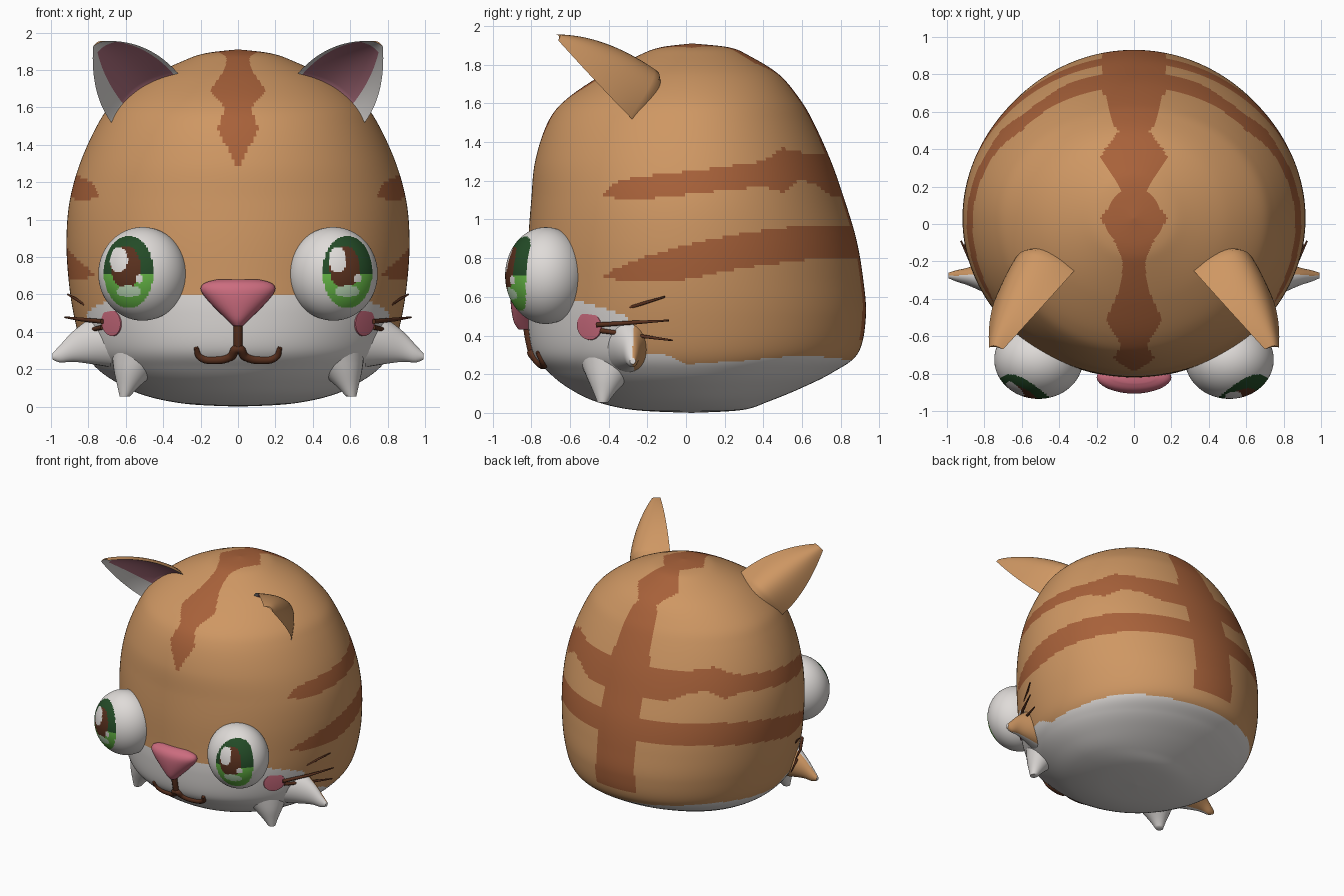
import bpy, bmesh
from math import sin, cos, pi, sqrt, atan2
from mathutils import Vector

if "Cube" in bpy.data.objects:
    bpy.data.objects.remove(bpy.data.objects["Cube"])

# Palette
COLOURS = {
    "fur": (.62, .31, .125), "stripe": (.39, .12, .042), "white": (.74, .71, .69),
    "pink": (.6, .15, .21), "ear_pink": (.42, .16, .21), "dark_green": (.017, .07, .02),
    "green": (.13, .47, .06), "brown": (.1, .03, .013), "pale_green": (.5, .7, .47)}
MATS, INDEX = [], {}
for name, rgb in COLOURS.items():
    m = bpy.data.materials.new(name)
    m.use_nodes = True
    m.diffuse_color = (*rgb, 1)
    m.node_tree.nodes["Principled BSDF"].inputs["Base Color"].default_value = (*rgb, 1)
    INDEX[name] = len(MATS)
    MATS.append(m)


def table(rows, key):
    """Linear lookup of the columns after the first."""
    if key <= rows[0][0]:
        return rows[0][1:]
    for a, b in zip(rows, rows[1:]):
        if key <= b[0]:
            f = (key - a[0]) / (b[0] - a[0])
            return [p + (q - p) * f for p, q in zip(a[1:], b[1:])]
    return rows[-1][1:]


def spline(rows, steps):
    """Smooth the rows with a Catmull-Rom curve."""
    out, last = [], len(rows) - 1
    for k in range(steps + 1):
        t = k / steps * last
        i = min(int(t), last - 1)
        f = t - i
        p = [rows[max(0, min(last, i + d))] for d in (-1, 0, 1, 2)]
        out.append([b + f / 2 * (c - a + f * (2*a - 5*b + 4*c - d + f * (3*b - a - 3*c + d)))
                    for a, b, c, d in zip(*p)])
    return out


def finish(bm, name, angle=60):
    bmesh.ops.remove_doubles(bm, verts=bm.verts[:], dist=1e-5)
    bmesh.ops.recalc_face_normals(bm, faces=bm.faces[:])
    me = bpy.data.meshes.new(name)
    bm.to_mesh(me)
    bm.free()
    for m in MATS:
        me.materials.append(m)
    ob = bpy.data.objects.new(name, me)
    bpy.context.collection.objects.link(ob)
    bpy.ops.object.select_all(action='DESELECT')
    ob.select_set(True)
    bpy.context.view_layer.objects.active = ob
    bpy.ops.object.shade_smooth_by_angle(angle=angle * pi / 180)
    return ob


def loft(name, rings, rule, angle=60):
    """Skin closed rings; rule(centre, row, column) names each face's colour."""
    bm = bmesh.new()
    vs = [[bm.verts.new(p) for p in r] for r in rings]
    n = len(vs[0])
    for i in range(len(vs) - 1):
        for j in range(n):
            k = (j + 1) % n
            f = bm.faces.new((vs[i][j], vs[i][k], vs[i + 1][k], vs[i + 1][j]))
            f.material_index = INDEX[rule(f.calc_center_median(), i, j)]
    for r, i in ((vs[0], 0), (vs[-1], len(vs) - 1)):
        if (r[0].co - r[n // 2].co).length > 1e-4:
            f = bm.faces.new(r)
            f.material_index = INDEX[rule(f.calc_center_median(), i, 0)]
    return finish(bm, name, angle)


def ellipse(c, u, v, n=32):
    return [Vector(c) + Vector(u) * cos(2*pi*j/n) + Vector(v) * sin(2*pi*j/n) for j in range(n)]


# Head: height, half width, front depth, back depth
CY = .03
HEAD = [(0, 0, 0, 0), (.015, .28, .3, .26), (.06, .5, .5, .4), (.13, .65, .64, .57),
        (.21, .76, .74, .73), (.31, .83, .82, .86), (.5, .88, .85, .9), (.7, .908, .85, .885),
        (.9, .917, .845, .85), (1.1, .9, .83, .79), (1.3, .845, .81, .72), (1.5, .755, .745, .63),
        (1.62, .67, .65, .56), (1.75, .5, .46, .45), (1.85, .29, .27, .29),
        (1.89, .17, .16, .19), (1.91, 0, 0, 0)]
# White underside edge by y; crown stripe half width by angle; side stripe edges by y
BELLY = [(-.9, .6), (-.52, .57), (-.3, .5), (-.25, .3), (-.1, .3), (0, .25), (.3, .27), (.6, .3), (.9, .27)]
CROWN = [(-1.14, 0), (-.88, .11), (-.75, .065), (-.58, .15), (-.35, .07), (-.2, .06), (-.1, .1),
         (.03, .18), (.18, .07), (.38, .18), (.54, .08), (.61, .12), (.95, .16), (1.2, .175)]
UPPER = [(-.43, 1.13, 1.13), (-.37, 1.11, 1.19), (-.25, 1.1, 1.22), (.1, 1.14, 1.26), (.4, 1.17, 1.3),
         (.5, 1.14, 1.37), (.58, 1.2, 1.35), (.66, 1.19, 1.34), (.75, 1.12, 1.33)]
LOWER = [(-.43, .7, .7), (-.38, .69, .74), (-.2, .68, .81), (0, .69, .87), (.3, .75, .93),
         (.6, .79, .97), (.9, .8, .97)]


def head_colour(c, i, j):
    if c.z < table(BELLY, c.y)[0]:
        return "white"
    if c.z > .38 and abs(c.x) < table(CROWN, atan2(c.y, c.z - .9))[0]:
        return "stripe"
    for band in (UPPER, LOWER):
        low, high = table(band, c.y)
        if low < c.z < high:
            return "stripe"
    return "fur"


N = 300
rings = [[(rx * cos(a), CY + (back if sin(a) > 0 else front) * sin(a), z)
          for a in (2 * pi * j / N for j in range(N))]
         for z, rx, front, back in spline(HEAD, 190)]
loft("head", rings, head_colour)


def face_y(x, z):
    rx, front, _ = table(HEAD, z)
    return CY - front * sqrt(max(0, 1 - (x / rx) ** 2))


# Nose: height, half width, depth
NOSE = [(.43, .025, .045), (.47, .065, .07), (.55, .145, .085), (.62, .198, .085), (.66, .18, .065), (.68, .11, .03)]
loft("nose", [ellipse((0, -.82, z), (w, 0, 0), (0, d, 0)) for z, w, d in spline(NOSE, 20)],
     lambda c, i, j: "pink")


def tube(name, points, radius, taper, kind='BEZIER'):
    cu = bpy.data.curves.new(name, 'CURVE')
    cu.dimensions = '3D'
    cu.bevel_depth = radius
    cu.bevel_resolution = 3
    cu.use_fill_caps = True
    sp = cu.splines.new(kind)
    pts = sp.bezier_points if kind == 'BEZIER' else sp.points
    pts.add(len(points) - 1)
    for p, co, r in zip(pts, points, taper):
        p.co = co if kind == 'BEZIER' else (*co, 1)
        p.radius = r
        if kind == 'BEZIER':
            p.handle_left_type = p.handle_right_type = 'AUTO'
    cu.materials.append(MATS[INDEX["brown"]])
    bpy.context.collection.objects.link(bpy.data.objects.new(name, cu))


# Mouth
SMILE = [(-.225, .315), (-.2, .265), (-.12, .25), (-.04, .268), (0, .31)]
SMILE += [(-x, z) for x, z in SMILE[-2::-1]]
tube("mouth", [(x, face_y(x, z) - .008, z) for x, z in SMILE], .024, (.5, .9, 1, 1, 1, 1, 1, .9, .5))
tube("mouth_stem", [(0, face_y(0, z) - .008, z) for z in (.45, .38, .3)], .024, (1, 1, 1))


def inside(c, x, z, rx, rz):
    return ((c.x - x) / rx) ** 2 + ((c.z - z) / rz) ** 2 < 1


def eye_colour(c, s):
    if c.y > -.725 or not inside(c, s * .585, .72, .133, .192):
        return "white"
    x = s * .585
    if inside(c, x - .052, .785, .047, .068) or inside(c, x + .055, .685, .019, .023):
        return "white"
    if inside(c, x, .617, .068, .03):
        return "pale_green"
    if inside(c, x - .015, .745, .08, .115):
        return "brown"
    return "dark_green" if c.z > .71 else "green"


# Ear rim curves: base, control, tip
def bezier(a, b, c, t):
    return a * (1 - t) ** 2 + b * 2 * t * (1 - t) + c * t * t


EAR_IN = [Vector(p) for p in ((.31, -.24, 1.77), (.47, -.42, 1.96), (.7, -.67, 1.955))]
EAR_OUT = [Vector(p) for p in ((.67, -.27, 1.51), (.79, -.42, 1.66), (.775, -.66, 1.925))]
EAR_BACK = Vector((.44, .69, .57))
ROOT = Vector((.1, 0, 1.2))
COLS = 20


def ear_ring(s, depth, pull, side):
    p, q = bezier(*EAR_IN, s), bezier(*EAR_OUT, s)
    arc = [(t / COLS, 1) for t in range(COLS + 1)] + [(t / COLS, .55) for t in range(COLS - 1, 0, -1)]
    pts = [(p.lerp(q, t) + EAR_BACK * depth * k * sin(pi * t)).lerp(ROOT, pull) for t, k in arc]
    return [Vector((v.x * side, v.y, v.z)) for v in pts]


def ear_colour(c, i, j):
    if j < COLS or i == 0:
        return "fur"
    t = (2 * COLS - j) / COLS
    return "ear_pink" if .08 < t < .78 and i < 15 else "white"


CHEEK = [(.68, .36, .15, .13), (.78, .352, .125, .09), (.88, .322, .082, .05), (.95, .283, .047, .03), (.993, .268, .016, .014)]
CHIN = [(.46, -.35, .32, .22), (.54, -.395, .2, .125), (.585, -.42, .11, .06), (.605, -.43, .055, .028)]
WHISKERS = [((.705, -.44, .5), (.91, -.11, .6)), ((.725, -.46, .455), (.925, -.09, .478)),
            ((.725, -.44, .425), (.9, -.07, .375))]

for side, label in ((1, "left"), (-1, "right")):
    # Eye
    bm = bmesh.new()
    bmesh.ops.create_uvsphere(bm, u_segments=128, v_segments=90, radius=1)
    for v in bm.verts:
        v.co = (side * .51 + v.co.x * .237, -.725 + v.co.y * .21, .71 + v.co.z * .25)
    for f in bm.faces:
        f.material_index = INDEX[eye_colour(f.calc_center_median(), side)]
    finish(bm, label + "_eye")

    # Ear
    rows = [ear_ring(0, .15, .3, side)]
    rows += [ear_ring(i / 16, .15 * (1 - i / 16) ** .8 + .02, 0, side) for i in range(17)]
    loft(label + "_ear", rows, ear_colour, 50)

    # Cheek and chin tufts
    loft(label + "_cheek_tuft",
         [ellipse((side * x, -.29 + .05 * (x - .7), z), (0, d, 0), (0, 0, h))
          for x, z, h, d in spline(CHEEK, 16)],
         lambda c, i, j: "fur" if c.y > -.275 else "white")
    loft(label + "_chin_tuft",
         [ellipse((side * x, y, z), (r, 0, 0), (0, r, 0)) for x, y, z, r in spline(CHIN, 12)],
         lambda c, i, j: "white")

    # Blush plate
    at = Vector((side * .675, face_y(.675, .45), .45))
    normal = Vector((at.x / .87 ** 2, (at.y - CY) / .85 ** 2, -.1)).normalized()
    u = normal.cross(Vector((0, 0, 1))).normalized()
    w = normal.cross(u)
    loft(label + "_blush",
         [ellipse(at + normal * h, u * r, w * r * .9) for h, r in ((-.001, .082), (.006, .08), (.008, .06))],
         lambda c, i, j: "pink")

    # Whiskers
    for k, (a, b) in enumerate(WHISKERS):
        ends = [(side * x, y, z) for x, y, z in (a, b)]
        mid = [(p + q) / 2 for p, q in zip(*ends)]
        mid[0] += side * .015
        tube(f"{label}_whisker_{k + 1}", [ends[0], mid, ends[1]], .013, (1, .8, .35), 'POLY')
